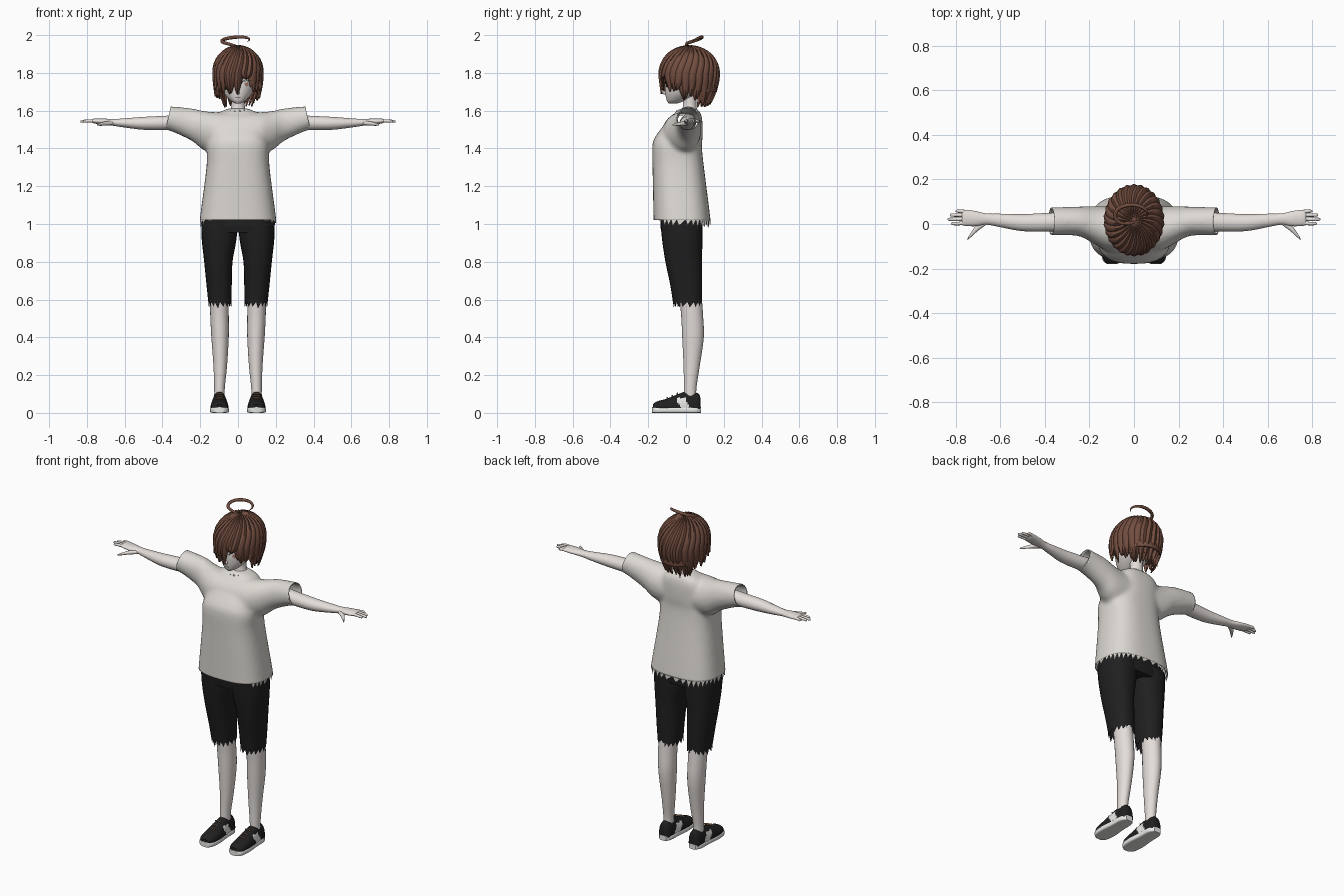
import bpy, bmesh, math, random
from mathutils import Vector

random.seed(4)
if "Cube" in bpy.data.objects:
    bpy.data.objects.remove(bpy.data.objects["Cube"])
parts = []


def material(name, rgb):
    m = bpy.data.materials.new(name)
    m.use_nodes = True
    m.diffuse_color = (*rgb, 1)
    m.node_tree.nodes["Principled BSDF"].inputs["Base Color"].default_value = (*rgb, 1)
    return m


SKIN = material("skin", (0.78, 0.73, 0.70))
SHIRT = material("shirt cloth", (0.72, 0.69, 0.65))
HAIR = material("brown hair", (0.17, 0.075, 0.05))
BLACK = material("black cloth", (0.014, 0.014, 0.014))
WHITE = material("white", (0.8, 0.8, 0.78))
IRIS = material("iris", (0.45, 0.22, 0.18))
LACE = material("lace", (0.35, 0.2, 0.12))


def add(name, bm, mats, mirror=False):
    me = bpy.data.meshes.new(name)
    bm.to_mesh(me)
    bm.free()
    ob = bpy.data.objects.new(name, me)
    bpy.context.collection.objects.link(ob)
    for m in mats:
        me.materials.append(m)
    if mirror:
        ob.modifiers.new("mirror", "MIRROR").use_clip = False
    parts.append(ob)
    return ob


def oval(a, r1, r2, p):
    c, s = math.cos(a), math.sin(a)
    return (r1 * math.copysign(abs(c) ** (2 / p), c),
            r2 * math.copysign(abs(s) ** (2 / p), s))


def smooth_rows(rows, steps):
    out = []
    for i in range(len(rows) - 1):
        q = [rows[max(0, min(len(rows) - 1, i + k))] for k in (-1, 0, 1, 2)]
        for j in range(steps):
            t = j / steps
            out.append([b + t / 2 * (c - a + t * (2 * a - 5 * b + 4 * c - d + t * (3 * (b - c) + d - a)))
                        for a, b, c, d in zip(*q)])
    return out + [list(rows[-1])]


def loft_into(bm, axis, rows, n=24, p=2, steps=4, caps=True):
    """Rows hold position along the axis, two centre values, two radii."""
    rings = []
    for t, c1, c2, r1, r2 in smooth_rows(rows, steps):
        ring = []
        for i in range(n):
            u, v = oval(math.tau * i / n, max(r1, .002), max(r2, .002), p)
            u, v = u + c1, v + c2
            ring.append(bm.verts.new({"x": (t, u, v), "y": (u, t, v), "z": (u, v, t)}[axis]))
        rings.append(ring)
    for a, b in zip(rings, rings[1:]):
        for i in range(n):
            bm.faces.new((a[i], a[(i + 1) % n], b[(i + 1) % n], b[i]))
    if caps:
        bm.faces.new(rings[0])
        bm.faces.new(rings[-1])
    bmesh.ops.recalc_face_normals(bm, faces=bm.faces)


def loft(name, axis, rows, mats, mirror=False, **kw):
    bm = bmesh.new()
    loft_into(bm, axis, rows, **kw)
    return add(name, bm, mats, mirror)


def fringe(name, mat, z, cx, cy, r1, r2, count, depth, p=2, start=0, end=360, mirror=False):
    """Row of torn cloth points along an oval hem."""
    bm = bmesh.new()

    def at(deg, h):
        u, v = oval(math.radians(deg), r1, r2, p)
        return bm.verts.new((cx + u, cy + v, h))
    step = (end - start) / count
    for i in range(count):
        a = start + i * step
        bm.faces.new((at(a, z), at(a + step, z),
                      at(a + step * .3, z - depth * random.uniform(.6, 1))))
    return add(name, bm, [mat], mirror)


# Shirt: torso and sleeves fused, then opened at hem and cuffs
bm = bmesh.new()
loft_into(bm, "z", [(.94, 0, -.021, .208, .153), (1.02, 0, -.021, .203, .151), (1.3, 0, -.041, .167, .136),
                    (1.41, 0, -.047, .165, .131), (1.46, 0, -.038, .152, .126), (1.54, 0, -.008, .14, .095),
                    (1.585, 0, .008, .11, .07), (1.612, 0, .012, .05, .045)], n=40, p=2.7)
half = [(.43, .012, 1.562, .063, .063), (.37, .012, 1.56, .063, .064), (.25, .012, 1.528, .066, .085),
        (.18, -.005, 1.494, .084, .104), (.1, -.022, 1.482, .1, .11)]
loft_into(bm, "x", half + [(-r[0], *r[1:]) for r in reversed(half)], n=32)
shirt = add("shirt", bm, [SHIRT])
rem = shirt.modifiers.new("fuse", "REMESH")
rem.mode, rem.voxel_size = "VOXEL", .011
soft = shirt.modifiers.new("soften", "SMOOTH")
soft.factor, soft.iterations = .5, 8
fused = bpy.data.meshes.new_from_object(shirt.evaluated_get(bpy.context.evaluated_depsgraph_get()))
shirt.modifiers.clear()
bm = bmesh.new()
bm.from_mesh(fused)
for co, no in (((0, 0, 1.02), (0, 0, -1)), ((.37, 0, 1.56), (1, 0, .22)), ((-.37, 0, 1.56), (-1, 0, .22))):
    bmesh.ops.bisect_plane(bm, geom=bm.verts[:] + bm.edges[:] + bm.faces[:],
                           plane_co=co, plane_no=no, clear_outer=True)
bm.to_mesh(shirt.data)
bm.free()
bpy.data.meshes.remove(fused)
if not shirt.data.materials:
    shirt.data.materials.append(SHIRT)
shirt.modifiers.new("cloth", "SOLIDIFY").thickness = .006
fringe("shirt_torn_hem", SHIRT, 1.022, 0, -.021, .202, .15, 26, .045, 2.7, -35, 215)
fringe("collar_points", SHIRT, 1.582, 0, .01, .068, .062, 16, -.025)

# Shorts
loft("shorts_hips", "z", [(.955, 0, -.022, .185, .108), (1.0, 0, -.024, .193, .112),
                          (1.06, 0, -.025, .18, .105)], [BLACK], p=2.6, n=32)
loft("shorts_leg", "z", [(.585, .096, .008, .061, .077), (.68, .1, .001, .067, .085), (.8, .104, -.012, .075, .097),
                         (.92, .1, -.02, .092, .107), (1.02, .098, -.024, .097, .112)],
     [BLACK], True, p=2.3, caps=False)
fringe("shorts_torn_hem", BLACK, .587, .096, .008, .061, .077, 16, .035, 2.3, mirror=True)

# Legs
loft("leg", "z", [(.07, .098, .022, .028, .034), (.13, .098, .022, .028, .033), (.25, .094, .03, .036, .043),
                  (.4, .095, .037, .046, .057), (.52, .098, .032, .049, .058), (.66, .1, .02, .05, .06)],
     [SKIN], True)

# Shoes: black upper with pale side panels, pale sole
upper = loft("shoe_upper", "y", [(-.176, .098, .03, .024, .014), (-.155, .098, .03, .041, .03), (-.1, .098, .03, .047, .046),
                                 (-.04, .098, .03, .043, .07), (.0, .098, .03, .039, .083), (.05, .098, .03, .037, .078),
                                 (.07, .098, .03, .031, .068), (.078, .098, .03, .018, .04)],
             [BLACK, WHITE], True, n=40, steps=6, p=2.2)
for v in upper.data.vertices:
    v.co.z = max(v.co.z, .02)
for f in upper.data.polygons:
    c = f.center
    if abs(c.y + .015 + (c.z - .05) * .5) < .026 and c.z < .08:
        f.material_index = 1
loft("shoe_sole", "y", [(-.18, .098, .015, .022, .015), (-.16, .098, .015, .043, .015), (-.1, .098, .015, .05, .015),
                        (-.02, .098, .015, .043, .015), (.05, .098, .015, .04, .015), (.08, .098, .015, .022, .015)],
     [WHITE], True, p=5)
for i in range(3):
    y, z = -.1 + i * .027, .08 + i * .012
    loft("shoe_lace", "x", [(.08, y, z - .003, .004, .004), (.098, y, z, .004, .004), (.116, y, z - .003, .004, .004)],
         [LACE], True, n=8)

# Arms and hands
loft("arm", "x", [(.26, .012, 1.54, .042, .042), (.38, .008, 1.535, .042, .038), (.5, .006, 1.533, .038, .034),
                  (.6, .016, 1.535, .03, .024), (.66, .022, 1.538, .025, .018), (.71, .024, 1.542, .034, .016),
                  (.76, .028, 1.545, .036, .013), (.772, .028, 1.545, .03, .008)], [SKIN], True)
for name, y, tip in (("little", .058, .8), ("ring", .04, .826), ("middle", .021, .835), ("index", .002, .82)):
    loft(name + "_finger", "x", [(.74, y * .8 + .006, 1.545, .009, .009), (.785, y, 1.546, .008, .008),
                                 (tip - .008, y, 1.544, .007, .007), (tip, y, 1.543, .003, .003)],
         [SKIN], True, n=10)
loft("thumb", "x", [(.66, .01, 1.535, .012, .011), (.7, -.015, 1.532, .016, .011), (.728, -.045, 1.528, .011, .008),
                    (.746, -.068, 1.525, .004, .004)], [SKIN], True, n=12)

# Neck and head
loft("neck", "z", [(1.572, 0, .01, .074, .066), (1.592, 0, .014, .055, .05), (1.62, 0, .02, .036, .036),
                   (1.72, 0, .02, .036, .038)], [SKIN])
head = loft("head", "z", [(1.637, 0, -.07, .012, .02), (1.655, 0, -.052, .042, .05), (1.695, 0, -.022, .076, .088),
                          (1.75, 0, -.002, .094, .11), (1.83, 0, .01, .1, .115), (1.9, 0, .015, .07, .08),
                          (1.92, 0, .015, .02, .03)], [SKIN, WHITE, IRIS, BLACK], n=140, steps=14, p=2.1)
for f in head.data.polygons:
    c = f.center
    if c.y > -.04:
        continue
    dx, dz = (abs(c.x) - .046) / .026, (c.z - 1.74) / .018
    d = math.hypot(dx, dz)
    if d < 1:
        f.material_index = 2 if math.hypot(dx * 1.9, dz * 1.2) < .8 else 1
    elif d < 1.28 and dz > .1:
        f.material_index = 3
    elif abs(c.x) < .014 and abs(c.z - 1.668) < .0016:
        f.material_index = 3
loft("nose", "y", [(-.09, 0, 1.698, .012, .016), (-.115, 0, 1.695, .007, .009), (-.126, 0, 1.692, .002, .002)],
     [SKIN], n=12)

# Hair: inner cap covered by overlapping tapered locks
loft("hair_cap", "z", [(1.7, 0, .06, .105, .105), (1.8, 0, .018, .126, .148), (1.88, 0, .017, .104, .124),
                       (1.923, 0, .017, .06, .073), (1.936, 0, .017, .01, .01)], [HAIR], n=32)


def hair_point(phi, s, z_end, k, flare):
    if s < .5:
        a = s * math.pi
        r, z = math.sin(a), 1.8 + .14 * k * math.cos(a)
        phi += .9 * (.5 - s)
    else:
        u = s * 2 - 1
        drop = (1.8 - z_end) * u
        r, z = 1 - .4 * (drop / .18) ** 2 + flare * u ** 3, 1.8 - drop
    return Vector((.13 * k * r * math.sin(phi), .017 - .155 * k * r * math.cos(phi), z))


def lock(bm, deg, z_end, width, k, flare, sweep):
    rows = []
    for i in range(17):
        s = .03 + .97 * i / 16
        w = math.radians(width) * min(1, (1 - s) / .35) ** .7
        phi = math.radians(deg + sweep * max(0, s - .5) * 2)
        rows.append([bm.verts.new(hair_point(phi + w * e, s, z_end, k * h, flare))
                     for e, h in ((-1, .97), (0, 1.025), (1, .97))])
    for a, b in zip(rows, rows[1:]):
        for j in (0, 1):
            bm.faces.new((a[j], a[j + 1], b[j + 1], b[j]))


def lock_end(d):
    if abs(d) > 112:
        return 1.63
    if abs(d) > 72:
        return 1.665
    if d < 6:
        return 1.7
    return 1.775 if d < 38 else 1.715


bm = bmesh.new()
for layer, (count, k) in enumerate(((26, 1.0), (22, .96))):
    for i in range(count):
        d = -180 + 360 * (i + .5 * layer) / count
        lock(bm, d, lock_end(d) + random.uniform(-.014, .014), 230 / count + 2, k,
             random.uniform(0, .1), random.uniform(-6, 6))
add("hair_locks", bm, [HAIR]).modifiers.new("body", "SOLIDIFY").thickness = .004

# Curled stray lock on the crown
curve = bpy.data.curves.new("stray_lock", "CURVE")
curve.dimensions, curve.bevel_depth, curve.bevel_resolution = "3D", .009, 2
path = curve.splines.new("NURBS")
curl = [(.01, .01, 1.935, .6), (-.04, -.005, 1.952, .9), (-.09, .01, 1.96, 1), (-.085, .07, 1.978, 1),
        (-.02, .09, 1.99, 1), (.045, .08, 1.991, .9), (.07, .045, 1.978, .5), (.05, .03, 1.965, .1)]
path.points.add(len(curl) - 1)
for pt, (x, y, z, r) in zip(path.points, curl):
    pt.co, pt.radius = (x, y, z, 1), r
path.use_endpoint_u, path.order_u = True, 4
curve.materials.append(HAIR)
bpy.context.collection.objects.link(bpy.data.objects.new("stray_lock", curve))

# Smooth shading with sharp edges kept
bpy.ops.object.select_all(action="DESELECT")
for ob in parts:
    ob.select_set(True)
bpy.context.view_layer.objects.active = parts[0]
bpy.ops.object.shade_smooth_by_angle(angle=math.radians(45))
